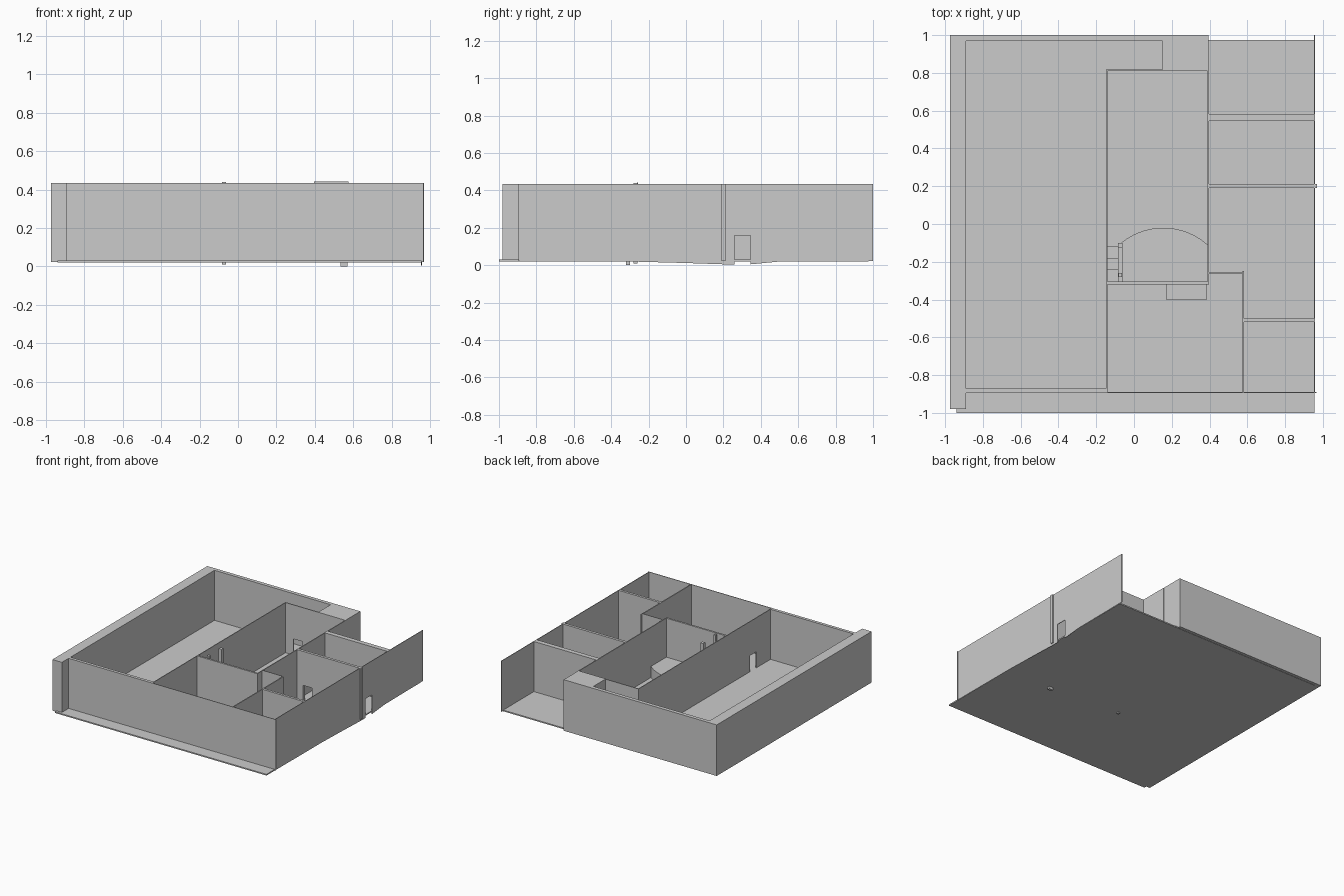
import bpy, bmesh, math

if "Cube" in bpy.data.objects:
    bpy.data.objects.remove(bpy.data.objects["Cube"])

FLOOR, TOP, DOOR = 0.03, 0.435, 0.16


def prism(name, pts, axis, lo, hi):
    """Extrude a 2D profile from lo to hi along an axis."""
    def place(a, b, c):
        return {'x': (c, a, b), 'y': (a, c, b), 'z': (a, b, c)}[axis]
    bm = bmesh.new()
    low = [bm.verts.new(place(a, b, lo)) for a, b in pts]
    high = [bm.verts.new(place(a, b, hi)) for a, b in pts]
    bm.faces.new(low)
    bm.faces.new(high)
    n = len(pts)
    for i in range(n):
        j = (i + 1) % n
        bm.faces.new((low[i], low[j], high[j], high[i]))
    bmesh.ops.recalc_face_normals(bm, faces=bm.faces)
    me = bpy.data.meshes.new(name)
    bm.to_mesh(me)
    bm.free()
    ob = bpy.data.objects.new(name, me)
    bpy.context.collection.objects.link(ob)
    return ob


def box(name, x0, x1, y0, y1, z0=0.022, z1=TOP):
    return prism(name, [(x0, y0), (x1, y0), (x1, y1), (x0, y1)], 'z', z0, z1)


def door_wall(name, axis, a0, a1, lo, hi, d0, d1, top=TOP):
    """Wall with a doorway between d0 and d1 along its length."""
    b = 0.022
    return prism(name, [(a0, b), (d0, b), (d0, DOOR), (d1, DOOR), (d1, b),
                        (a1, b), (a1, top), (a0, top)], axis, lo, hi)


# Base slab
box("floor", -0.94, 0.955, -1.0, 0.975, 0.02, FLOOR)

# Outer walls
box("left_outer_wall", -0.975, -0.89, -0.98, 1.0)
box("back_outer_wall", -0.89, 0.15, 0.97, 1.0)
box("back_wall_block", 0.15, 0.395, 0.815, 1.0)
box("front_wall_left", -0.89, -0.14, -0.895, -0.87)
box("front_wall_right", -0.14, 0.965, -0.895, -0.89)
prism("right_outer_wall",
      [(-0.895, 0.022), (-0.3, 0.02), (0.0, 0.012), (0.2, 0.005), (0.26, 0.005),
       (0.26, DOOR), (0.345, DOOR), (0.345, 0.005), (0.5, 0.02), (1.0, 0.024),
       (1.0, TOP), (-0.895, TOP)], 'x', 0.953, 0.958)

# Interior walls
door_wall("long_hall_wall", 'x', -0.89, 0.81, -0.147, -0.141, -0.69, -0.61)
door_wall("central_back_wall", 'y', -0.147, 0.395, 0.81, 0.817, -0.07, 0.01)
box("central_right_wall", 0.39, 0.397, -0.32, 0.815)
box("central_front_wall", -0.141, 0.397, -0.32, -0.305)
box("side_wall_back", 0.397, 0.953, 0.545, 0.583)
door_wall("side_wall_middle", 'y', 0.397, 0.968, 0.19, 0.212, 0.45, 0.53)
box("side_wall_front", 0.58, 0.953, -0.52, -0.5)
box("small_room_wall", 0.575, 0.583, -0.89, -0.25)
door_wall("passage_wall", 'y', 0.397, 0.575, -0.262, -0.257, 0.455, 0.53, 0.442)
box("passage_threshold", 0.455, 0.53, -0.27, -0.255, 0.022, 0.035)

# Raised platform with a curved front
cx, half, rise, base = 0.155, 0.235, 0.09, -0.11
r = (half ** 2 + rise ** 2) / (2 * rise)
a = math.asin(half / r)
arc = [(cx + r * math.sin(t), base + rise - r + r * math.cos(t))
       for t in (a - 2 * a * i / 20 for i in range(21))]
prism("curved_platform", arc + [(-0.08, -0.305), (0.39, -0.305)], 'z', FLOOR, 0.12)

# Stairs beside the platform, with their rail and posts
for i in range(3):
    box(f"stair_{i + 1}", -0.141, -0.085, -0.305, -0.12 - 0.06 * i,
        FLOOR + 0.03 * i, FLOOR + 0.03 * (i + 1))
box("stair_rail", -0.085, -0.06, -0.305, -0.125, FLOOR, 0.14)
box("stair_post", -0.085, -0.06, -0.125, -0.1, FLOOR, TOP)
box("support_post", -0.083, -0.063, -0.28, -0.26, 0.01, 0.44)

# Small floor details
box("front_room_step", 0.17, 0.387, -0.4, -0.32, FLOOR, 0.038)
box("floor_drain", 0.535, 0.57, -0.32, -0.3, 0.0, 0.022)
